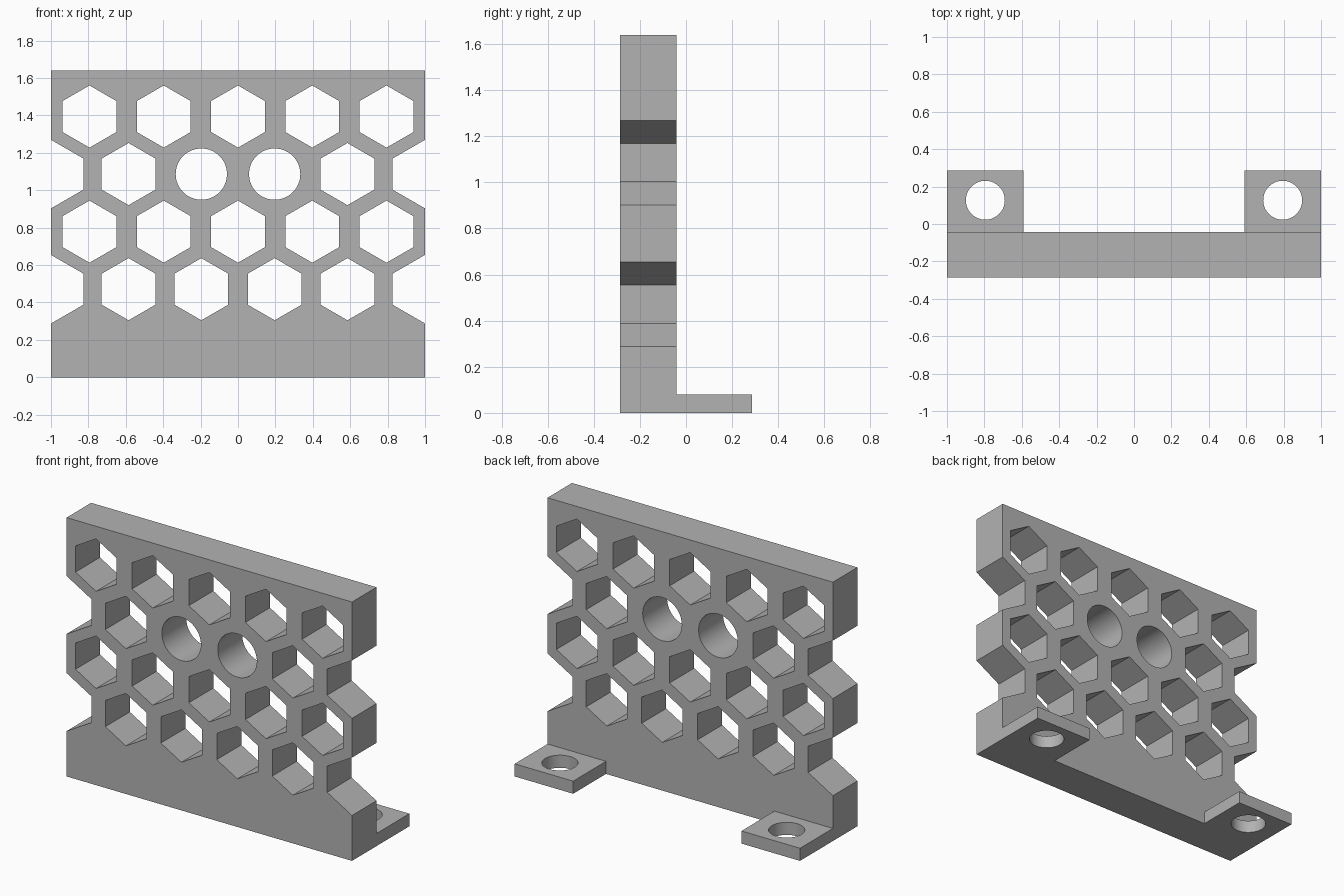
import bpy, bmesh, math

cube = bpy.data.objects.get("Cube")
if cube:
    bpy.data.objects.remove(cube, do_unlink=True)

grey = bpy.data.materials.new("plain_grey")
grey.use_nodes = True
grey.diffuse_color = (0.45, 0.45, 0.45, 1)
grey.node_tree.nodes["Principled BSDF"].inputs["Base Color"].default_value = grey.diffuse_color

FRONT, BACK, REAR = -0.287, -0.042, 0.287
HEIGHT, TAB_HEIGHT = 1.64, 0.08
HEX_R = 0.166
HEX_W = HEX_R * math.cos(math.pi / 6)


def ring(cx, cy, radius, sides):
    """Points of a regular polygon with a corner pointing up."""
    turns = [math.pi / 2 + math.tau * i / sides for i in range(sides)]
    return [(cx + radius * math.cos(t), cy + radius * math.sin(t)) for t in turns]


def prisms(name, outlines, low, high, axis):
    """Extrude flat outlines along y or z into one object."""
    bm = bmesh.new()
    for outline in outlines:
        pts = [(a, low, b) if axis == "y" else (a, b, low) for a, b in outline]
        face = bm.faces.new([bm.verts.new(p) for p in pts])
        out = bmesh.ops.extrude_face_region(bm, geom=[face])
        moved = [v for v in out["geom"] if isinstance(v, bmesh.types.BMVert)]
        shift = (0, high - low, 0) if axis == "y" else (0, 0, high - low)
        bmesh.ops.translate(bm, vec=shift, verts=moved)
    bmesh.ops.recalc_face_normals(bm, faces=bm.faces)
    mesh = bpy.data.meshes.new(name)
    bm.to_mesh(mesh)
    bm.free()
    mesh.materials.append(grey)
    obj = bpy.data.objects.new(name, mesh)
    bpy.context.collection.objects.link(obj)
    return obj


def combine(target, tool, operation):
    """Apply a boolean, then remove the tool object."""
    tool.hide_render = True
    mod = target.modifiers.new("boolean", "BOOLEAN")
    mod.operation, mod.solver, mod.object = operation, "EXACT", tool
    bpy.context.view_layer.objects.active = target
    bpy.ops.object.modifier_apply(modifier=mod.name)
    bpy.data.objects.remove(tool, do_unlink=True)


# Upright plate
bracket = prisms("honeycomb_bracket", [[(-1, 0), (1, 0), (1, HEIGHT), (-1, HEIGHT)]],
                 FRONT, BACK, "y")

# Rear mounting tabs
tabs = [[(s * 0.59, -0.15), (s, -0.15), (s, REAR), (s * 0.59, REAR)] for s in (-1, 1)]
combine(bracket, prisms("mounting_tabs", tabs, 0, TAB_HEIGHT, "z"), "UNION")

# Honeycomb openings, two round holes and open side notches
openings = []
for row in range(4):
    z = 1.394 - row * 0.3077
    if row % 2 == 0:
        openings += [ring(i * 0.397, z, HEX_R, 6) for i in range(-2, 3)]
        continue
    for x in (-0.585, -0.196, 0.196, 0.585):
        round_hole = row == 1 and abs(x) < 0.3
        openings.append(ring(x, z, 0.137, 64) if round_hole else ring(x, z, HEX_R, 6))
    for s in (-1, 1):
        inner, outer = 0.97 - HEX_W, 1.1
        half = HEX_R / 2
        wide = half + (outer - inner) * math.tan(math.pi / 6)
        openings.append([(s * inner, z - half), (s * inner, z + half),
                         (s * outer, z + wide), (s * outer, z - wide)])
combine(bracket, prisms("opening_cutter", openings, FRONT - 0.1, BACK + 0.1, "y"), "DIFFERENCE")

# Screw holes in the tabs
screws = [ring(s * 0.795, 0.127, 0.104, 64) for s in (-1, 1)]
combine(bracket, prisms("screw_hole_cutter", screws, -0.1, TAB_HEIGHT + 0.1, "z"), "DIFFERENCE")

# Smooth bores, crisp edges
bpy.ops.object.select_all(action="DESELECT")
bracket.select_set(True)
bpy.context.view_layer.objects.active = bracket
bpy.ops.object.shade_smooth_by_angle(angle=math.radians(30))
